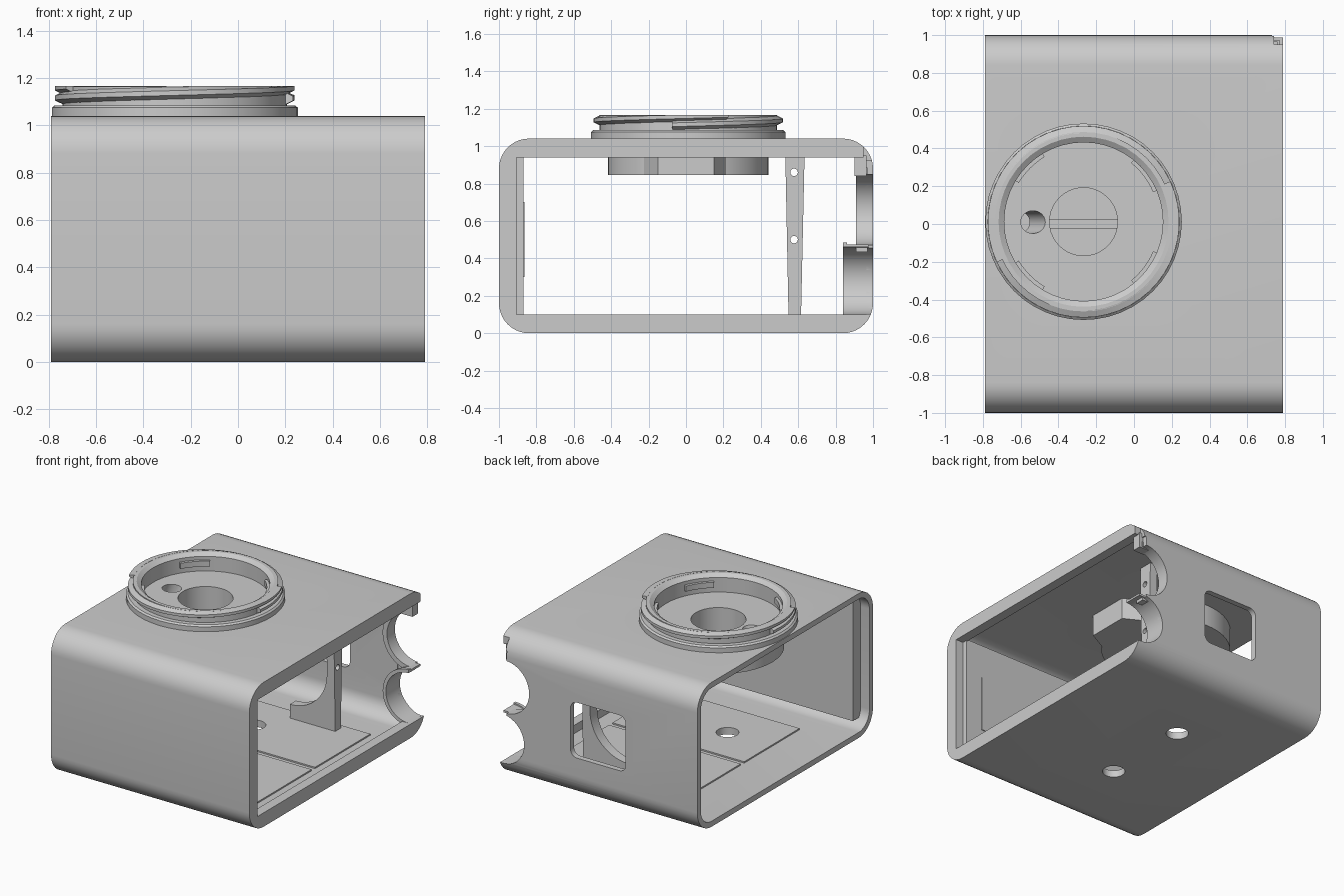
import bpy, bmesh, math
from mathutils import Matrix, Vector

old = bpy.data.objects.get("Cube")
if old:
    bpy.data.objects.remove(old, do_unlink=True)

grey = bpy.data.materials.new("plain grey")
grey.use_nodes = True
GREY = (0.6, 0.6, 0.6, 1)
grey.diffuse_color = GREY
grey.node_tree.nodes["Principled BSDF"].inputs["Base Color"].default_value = GREY

CX, CY = -0.267, 0.012   # centre of the round mount


def make(name, bm):
    bmesh.ops.recalc_face_normals(bm, faces=bm.faces)
    mesh = bpy.data.meshes.new(name)
    bm.to_mesh(mesh)
    bm.free()
    mesh.materials.append(grey)
    ob = bpy.data.objects.new(name, mesh)
    bpy.context.collection.objects.link(ob)
    return ob


def prism(name, pts, axis, lo, hi):
    """Extrude a 2D outline along an axis; the outline uses the other two axes in order."""
    def place(p, d):
        v = list(p)
        v.insert("xyz".index(axis), d)
        return v
    bm = bmesh.new()
    a = [bm.verts.new(place(p, lo)) for p in pts]
    b = [bm.verts.new(place(p, hi)) for p in pts]
    bm.faces.new(a)
    bm.faces.new(b)
    for i in range(len(pts)):
        j = (i + 1) % len(pts)
        bm.faces.new((a[i], a[j], b[j], b[i]))
    return make(name, bm)


def arc(c, r, a0, a1, n):
    return [(c[0] + r * math.cos(math.radians(a0 + (a1 - a0) * i / n)),
             c[1] + r * math.sin(math.radians(a0 + (a1 - a0) * i / n))) for i in range(n + 1)]


def rounded(x0, x1, y0, y1, r, n=10):
    pts = []
    corners = ((x1 - r, y1 - r), (x0 + r, y1 - r), (x0 + r, y0 + r), (x1 - r, y0 + r))
    for k, c in enumerate(corners):
        pts += arc(c, r, 90 * k, 90 * k + 90, n)
    return pts


def circle(c, r, n=40):
    return arc(c, r, 0, 360, n)[:-1]


def box(name, x0, x1, y0, y1, z0, z1):
    return prism(name, [(x0, y0), (x1, y0), (x1, y1), (x0, y1)], "z", z0, z1)


def cut(ob, *cutters):
    for c in cutters:
        m = ob.modifiers.new("cut", "BOOLEAN")
        m.operation, m.solver, m.object = "DIFFERENCE", "EXACT", c
        bpy.context.view_layer.objects.active = ob
        bpy.ops.object.modifier_apply(modifier=m.name)
        bpy.data.objects.remove(c, do_unlink=True)
    return ob


# Hollow case, thin walled with a thicker rim at the left end
case = prism("case", rounded(-1, 1, 0, 1.04, 0.16), "x", -0.79, 0.79)
cut(case,
    prism("cavity", rounded(-0.96, 0.96, 0.04, 1.0, 0.12), "x", -1, 0.72),
    box("rim_opening", 0.6, 1, -0.905, 0.965, 0.1, 0.94),
    prism("rear_window", rounded(-0.22, 0.22, 0.3, 0.7, 0.05, 5), "y", 0.9, 1.1),
    prism("upper_port", circle((0.74, 0.66), 0.19), "y", 0.8, 1.1),
    prism("lower_port", circle((0.77, 0.28), 0.18), "y", 0.8, 1.1),
    box("rear_edge", 0.73, 1, 0.9, 1.1, 0.12, 0.92),
    box("corner_notch", 0.74, 1, 0.95, 1.1, 0.9, 1.1),
    prism("mount_opening", circle((CX, CY), 0.4), "z", 0.9, 1.2))

# Floor pads with a screw hole in each
for side, word in ((-1, "front"), (1, "rear")):
    ys = sorted((side * 0.02, side * 0.65))
    pad = box(word + "_floor_pad", -0.45, 0.6, ys[0], ys[1], 0.035, 0.05)
    for target in (pad, case):
        cut(target, prism("screw_hole", circle((-0.1, side * 0.33), 0.075, 28), "z", -0.1, 0.2))

# Thick lining on the inside of the front wall, with a shallow plate
box("front_lining", -0.72, 0.73, -0.96, -0.87, 0.09, 0.95)
box("lining_plate", 0.2, 0.6, -0.875, -0.864, 0.3, 0.7)

# Hub below the mount: bored cylinder with a boss on the left
hub = prism("mount_hub", circle((CX, CY), 0.43, 48), "z", 0.845, 1.04)
boss = prism("hub_boss", [(0.08, -0.23), (0.23, -0.15), (0.23, 0.15), (0.08, 0.23)], "z", 0.845, 1.005)
bm = bmesh.new()
bmesh.ops.create_cone(bm, cap_ends=True, segments=32, radius1=0.06, radius2=0.06, depth=1,
                      matrix=Matrix.Translation((-0.56, 0.01, 0.98)) @ Matrix.Rotation(0.4, 4, "Y"))
cut(hub, prism("bore", circle((CX, CY), 0.18), "z", 0.7, 1.2), make("slanted_hole", bm))

# Mount ring, turned from a profile
profile = [(0.42, 1.03), (0.52, 1.03), (0.52, 1.075), (0.508, 1.085), (0.475, 1.085),
           (0.475, 1.165), (0.45, 1.165), (0.42, 1.145)]
N = 48
bm = bmesh.new()
rings = [[bm.verts.new((CX + r * math.cos(math.tau * i / N), CY + r * math.sin(math.tau * i / N), z))
          for r, z in profile] for i in range(N)]
for i in range(N):
    for j in range(len(profile)):
        k = (j + 1) % len(profile)
        bm.faces.new((rings[i][j], rings[i][k], rings[(i + 1) % N][k], rings[(i + 1) % N][j]))
make("mount_ring", bm)

# Two-start thread around the ring
section = [(0.47, -0.026), (0.507, -0.008), (0.507, 0.012), (0.47, 0.03)]
for start, word in ((170, "first"), (350, "second")):
    bm = bmesh.new()
    steps = []
    for i in range(31):
        t = i / 30
        a = math.radians(start + 215 * t)
        steps.append([bm.verts.new((CX + r * math.cos(a), CY + r * math.sin(a),
                                    min(1.112 + 0.05 * t + h, 1.166))) for r, h in section])
    for p, q in zip(steps, steps[1:]):
        for j in range(4):
            bm.faces.new((p[j], p[(j + 1) % 4], q[(j + 1) % 4], q[j]))
    bm.faces.new(steps[0])
    bm.faces.new(steps[-1])
    make(word + "_thread", bm)

# Locking tabs on the inside of the ring
for k, mid in enumerate((-37, 37, 135, 225)):
    tab = arc((CX, CY), 0.425, mid - 14, mid + 14, 6) + arc((CX, CY), 0.4, mid + 14, mid - 14, 6)
    prism("locking_tab_%d" % (k + 1), tab, "z", 1.08, 1.12)

# Tapered support post with a curved brace and two cross holes
outline = [(0.39, 0.04), (0.39, 1.0), (0.3, 1.0), (0.3, 0.6)] + arc((0.05, 0.6), 0.25, 0, -80, 10)[1:] + [(0.05, 0.3), (0.05, 0.04)]
outline = [(0.39, 0.04), (0.39, 1.0), (0.33, 1.0)] + arc((0.03, 0.45), 0.3, 0, -90, 10) + [(0.03, 0.04)]
post = prism("support_post", outline, "y", 0.53, 0.635)
for v in post.data.vertices:
    v.co.y = 0.58 + (v.co.y - 0.58) * (0.6 + 0.4 * v.co.z)
for z in (0.5, 0.86):
    cut(post, prism("cross_hole", circle((0.578, z), 0.02, 16), "x", -0.5, 0.8))


# Curved port housings behind the rear wall
def half_tube(name, c, r0, r1, y0, y1):
    prism(name, arc(c, r1, 90, 270, 20) + arc(c, r0, 270, 90, 20), "y", y0, y1)


half_tube("lower_port_housing", (0.77, 0.28), 0.18, 0.195, 0.86, 0.975)
half_tube("lower_port_flange", (0.77, 0.28), 0.18, 0.205, 0.84, 0.862)
half_tube("upper_port_collar", (0.74, 0.66), 0.19, 0.225, 0.91, 0.97)
box("rear_catch", 0.66, 0.76, 0.9, 0.965, 0.84, 0.95)

for ob in list(bpy.context.scene.objects):
    if ob.type == "MESH" and grey.name in ob.data.materials:
        bpy.ops.object.select_all(action="DESELECT")
        ob.select_set(True)
        bpy.context.view_layer.objects.active = ob
        bpy.ops.object.shade_smooth_by_angle(angle=math.radians(30))
